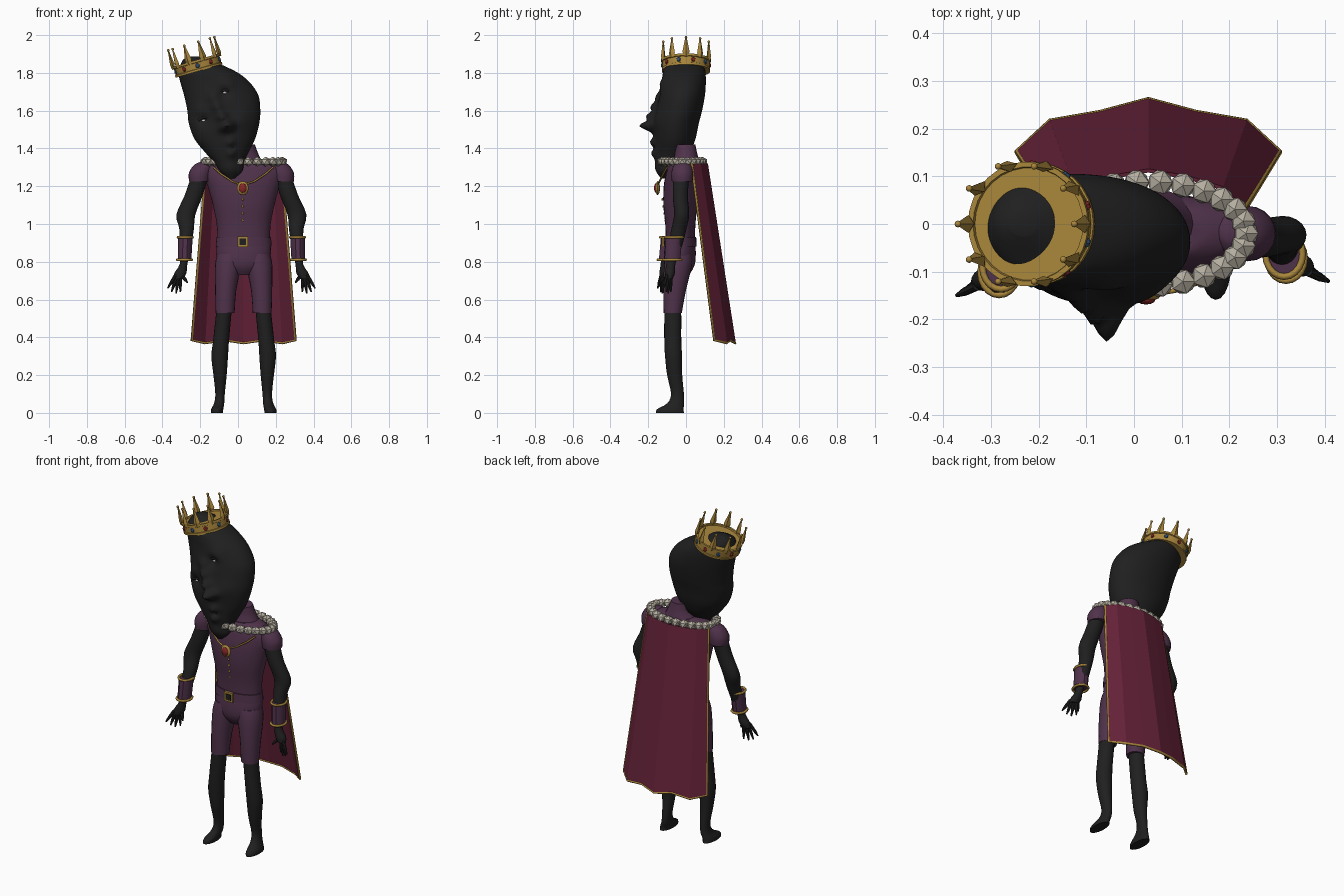
import bpy, bmesh, math
from math import sin, cos, pi, exp
from mathutils import Vector, Matrix

if "Cube" in bpy.data.objects:
    bpy.data.objects.remove(bpy.data.objects["Cube"])


def material(name, r, g, b):
    m = bpy.data.materials.new(name)
    m.use_nodes = True
    m.diffuse_color = (r, g, b, 1)
    m.node_tree.nodes["Principled BSDF"].inputs["Base Color"].default_value = (r, g, b, 1)
    return m


SKIN = material("charcoal skin", .014, .014, .014)
PURPLE = material("plum cloth", .08, .032, .07)
CRIMSON = material("crimson cape", .13, .016, .04)
GOLD = material("gold", .4, .24, .045)
PEARL = material("pearl", .46, .42, .35)
RED = material("red gem", .25, .02, .02)
BLUE = material("blue gem", .03, .09, .2)
WHITE = material("eye white", .7, .7, .7)
CX = .03  # centre line of the body


def finish(name, bm, mat, matrix=None, angle=40):
    bmesh.ops.recalc_face_normals(bm, faces=bm.faces)
    if matrix:
        bm.transform(matrix)
    me = bpy.data.meshes.new(name)
    bm.to_mesh(me)
    bm.free()
    me.materials.append(mat)
    ob = bpy.data.objects.new(name, me)
    bpy.context.collection.objects.link(ob)
    if angle:
        bpy.ops.object.select_all(action='DESELECT')
        ob.select_set(True)
        bpy.context.view_layer.objects.active = ob
        bpy.ops.object.shade_smooth_by_angle(angle=math.radians(angle))
    return ob


def blend(rows, steps):
    """Catmull-Rom smoothing of cross-section rows."""
    rows = [Vector(r) for r in rows]
    out = []
    for i in range(len(rows) - 1):
        a, b, c, d = rows[max(i - 1, 0)], rows[i], rows[i + 1], rows[min(i + 2, len(rows) - 1)]
        for k in range(steps):
            t = k / steps
            out.append(.5 * (2 * b + (c - a) * t + (2 * a - 5 * b + 4 * c - d) * t * t
                             + (3 * b - a - 3 * c + d) * t ** 3))
    return out + [rows[-1]]


def loft(name, rows, mat, n=20, steps=3, matrix=None, angle=40, shape=None):
    """Skin of elliptical rows: x, y, z, x radius, y radius."""
    bm = bmesh.new()
    rings = []
    for x, y, z, rx, ry in blend(rows, steps):
        ring = []
        for j in range(n):
            a = 2 * pi * j / n
            p = Vector((x + rx * cos(a), y + ry * sin(a), z))
            ring.append(bm.verts.new(shape(p, a) if shape else p))
        rings.append(ring)
    for lo, hi in zip(rings, rings[1:]):
        for j in range(n):
            bm.faces.new((lo[j], lo[(j + 1) % n], hi[(j + 1) % n], hi[j]))
    bm.faces.new(rings[0][::-1])
    bm.faces.new(rings[-1])
    return finish(name, bm, mat, matrix, angle)


def ball(name, loc, size, mat, matrix=None, facets=False):
    bm = bmesh.new()
    if facets:
        bmesh.ops.create_icosphere(bm, subdivisions=1, radius=1)
    else:
        bmesh.ops.create_uvsphere(bm, u_segments=12, v_segments=8, radius=1)
    m = (matrix or Matrix()) @ Matrix.Translation(loc) @ Matrix.Diagonal((*size, 1))
    return finish(name, bm, mat, m, 0 if facets else 40)


def rod(name, p, q, r1, r2, mat):
    p, q = Vector(p), Vector(q)
    m = Matrix.Translation(p) @ (q - p).to_track_quat('Z', 'Y').to_matrix().to_4x4()
    h = (q - p).length
    return loft(name, [(0, 0, 0, r1, r1), (0, 0, h * .6, r1 * .9, r1 * .9), (0, 0, h, r2, r2)],
                mat, 8, 1, m)


def wire(name, pts, r, mat, closed=False):
    cu = bpy.data.curves.new(name, 'CURVE')
    cu.dimensions = '3D'
    cu.bevel_depth, cu.bevel_resolution = r, 1
    s = cu.splines.new('POLY')
    s.points.add(len(pts) - 1)
    for sp, p in zip(s.points, pts):
        sp.co = (*p, 1)
    s.use_cyclic_u = closed
    cu.materials.append(mat)
    ob = bpy.data.objects.new(name, cu)
    bpy.context.collection.objects.link(ob)


def oval(x, y, z, rx, ry, n=20):
    return [(x + rx * cos(2 * pi * i / n), y + ry * sin(2 * pi * i / n), z) for i in range(n)]


# Torso, pelvis and standing collar
loft("tunic", [(CX, -.03, .89, .138, .076), (CX, -.03, 1.0, .143, .08), (CX, -.03, 1.1, .163, .09),
               (CX, -.025, 1.2, .19, .093), (CX, -.02, 1.27, .215, .085), (CX, -.015, 1.31, .2, .078),
               (CX, -.01, 1.34, .12, .065)], PURPLE, 28)
loft("shorts_seat", [(CX, -.035, .73, .06, .05), (CX, -.035, .78, .125, .08),
                     (CX, -.032, .85, .145, .084), (CX, -.03, .91, .138, .076)], PURPLE, 28)
loft("standing_collar", [(.035, 0, 1.32, .1, .075), (.04, 0, 1.37, .068, .06),
                         (.035, -.005, 1.42, .055, .055)], PURPLE)
loft("neck", [(.02, -.02, 1.33, .05, .05), (-.02, -.03, 1.47, .06, .05)], SKIN)

# Belt and buckle
loft("belt", [(CX, -.03, .88, .148, .087), (CX, -.03, .93, .145, .084)], PURPLE, 28, 1)
for name, half, y, mat in (("buckle", .028, -.122, GOLD), ("buckle_centre", .017, -.126, SKIN)):
    bm = bmesh.new()
    bmesh.ops.create_cube(bm, size=2)
    finish(name, bm, mat, Matrix.Translation((CX - .005, y, .905)) @ Matrix.Diagonal((half, .005, half, 1)), 0)

# Limbs, built once for each side
for side, s in (("right", 1), ("left", -1)):
    def legs(rows):
        return [(CX + s * (x - CX), *r) for x, *r in rows]

    def arms(rows):
        dy = 0 if s == 1 else .03
        return [(.018 + s * (x - .018), y + dy * min(1, max(0, (1.15 - z) * 4)), z, *r)
                for x, y, z, *r in rows]

    loft(side + "_leg", legs([(-.112, -.085, 0, .032, .074), (-.11, -.083, .02, .032, .07),
                              (-.1, -.055, .05, .027, .045), (-.095, -.045, .1, .025, .034),
                              (-.095, -.06, .2, .035, .04), (-.097, -.066, .3, .044, .045),
                              (-.09, -.07, .38, .042, .045), (-.078, -.07, .5, .041, .045),
                              (-.07, -.07, .58, .04, .044)]), SKIN)
    loft(side + "_shorts_leg", legs([(-.068, -.07, .53, .05, .048), (-.065, -.06, .65, .056, .06),
                                     (-.052, -.042, .78, .07, .074), (-.04, -.035, .84, .07, .07)]), PURPLE)
    loft(side + "_sleeve", arms([(-.205, -.02, 1.225, .054, .055), (-.2, -.02, 1.27, .06, .058),
                                 (-.18, -.018, 1.315, .05, .045), (-.165, -.015, 1.333, .02, .02)]), PURPLE)
    loft(side + "_arm", arms([(-.2, -.025, 1.26, .045, .043), (-.235, -.03, 1.15, .048, .04),
                              (-.276, -.035, 1.05, .05, .04), (-.272, -.06, .97, .038, .04),
                              (-.28, -.09, .87, .03, .035), (-.288, -.11, .79, .02, .024),
                              (-.305, -.115, .74, .032, .026), (-.318, -.12, .71, .024, .02)]), SKIN)
    loft(side + "_cuff", arms([(-.283, -.102, .81, .036, .044), (-.279, -.09, .93, .039, .045)]), PURPLE, 10, 1)
    for end, x, y, z in (("lower", -.283, -.102, .81), ("upper", -.279, -.09, .93)):
        (x, y, z), = arms([(x, y, z)])
        wire(side + "_cuff_trim_" + end, oval(x, y, z, .039, .047), .007, GOLD, True)
    # Fingers and thumb
    for i, (x, y, z) in enumerate([(-.372, -.15, .66), (-.352, -.135, .64), (-.328, -.125, .632),
                                   (-.305, -.11, .64), (-.268, -.14, .69)]):
        a, b = arms([(-.33 + .008 * i, -.13 + .006 * i, .73), (x, y, z)])
        rod(f"{side}_finger_{i}", a, b, .01, .004, SKIN)

# Head with modelled nose, brow, eye sockets, lips and cheeks: x, z, spread, push
features = [(-.13, 1.67, .028, .02), (-.11, 1.62, .026, .035), (-.085, 1.57, .027, .05),
            (-.058, 1.52, .028, .075), (-.03, 1.525, .02, .02), (-.09, 1.505, .02, .02),
            (-.05, 1.74, .045, .016), (-.21, 1.6, .03, .012), (-.07, 1.695, .03, -.024),
            (-.18, 1.55, .03, -.022), (.02, 1.55, .05, .012), (-.04, 1.43, .026, .024),
            (-.035, 1.405, .014, -.02), (-.035, 1.375, .026, .022), (-.04, 1.29, .04, .01)]


def sculpt(p, a):
    front = max(0, -sin(a)) ** .5
    push = sum(d * exp(-((p.x - x) ** 2 + (p.z - z) ** 2) / (r * r)) for x, z, r, d in features)
    return p - Vector((0, push * front, 0))


# Each row: height, left, right, front, back
outline = [(1.24, -.05, -.02, -.13, -.11), (1.28, -.095, .022, -.15, -.08), (1.33, -.13, .033, -.16, -.02),
           (1.38, -.175, .055, -.165, .02), (1.45, -.23, .09, -.17, .05), (1.53, -.26, .112, -.168, .067),
           (1.6, -.268, .118, -.158, .085), (1.68, -.285, .108, -.145, .1), (1.75, -.305, .062, -.13, .105),
           (1.8, -.315, .0, -.122, .103), (1.84, -.305, -.08, -.11, .095), (1.87, -.29, -.15, -.06, .06),
           (1.888, -.26, -.205, -.025, .025)]
head = loft("head", [((l + r) / 2, (f + b) / 2, z, (r - l) / 2, (b - f) / 2) for z, l, r, f, b in outline],
            SKIN, 72, 6, angle=60, shape=sculpt)
bpy.context.view_layer.update()
for name, x, z in (("left_eye", -.07, 1.695), ("right_eye", -.18, 1.548)):
    hit, loc, normal, face = head.ray_cast(Vector((x, -1, z)), Vector((0, 1, 0)))
    y = loc.y if hit else -.14
    ball(name, (x, y, z), (.011, .004, .006), WHITE)
    wire(name + "lid", [(x - .03, y + .003, z), (x - .01, y - .006, z + .014),
                        (x + .012, y - .006, z + .014), (x + .035, y + .003, z)], .006, SKIN)

# Crown: tilted band with inner plate, spikes and gems
tilt = Matrix.Translation((-.206, 0, 1.81)) @ Matrix.Rotation(math.radians(-16), 4, 'Y')
loft("crown_band", [(0, 0, z, r, r) for z, r in ((0, .115), (0, .129), (.012, .129), (.014, .125),
                                                 (.046, .126), (.048, .131), (.06, .131), (.06, .12),
                                                 (.052, .118))], GOLD, 30, 1, tilt, 30)
for i in range(10):
    a = 2 * pi * i / 10
    spot = tilt @ Matrix.Rotation(a, 4, 'Z') @ Matrix.Translation((.127, 0, 0))
    loft(f"crown_spike_{i}", [(0, 0, .045, .008, .01), (0, 0, .07, .012, .019), (0, 0, .148, .003, .004)],
         GOLD, 4, 1, spot, 0)
    ball(f"crown_bead_{i}", (0, 0, .15), (.007, .007, .007), GOLD, spot)
    gem = tilt @ Matrix.Rotation(a + pi / 10, 4, 'Z')
    ball(f"crown_gem_{i}", (.126, 0, .03), (.008, .012, .014), (RED, BLUE)[i % 2], gem, True)

# Pearl collar
for i, p in enumerate(oval(CX, -.02, 1.33, .205, .108, 26)):
    ball(f"collar_pearl_{i}", p, (.029, .029, .026), PEARL, None, True)

# Chain, pendant and buttons
wire("chain", [(-.13, -.1, 1.3), (-.09, -.12, 1.265), (-.03, -.14, 1.225), (.025, -.15, 1.205),
               (.085, -.14, 1.225), (.145, -.12, 1.265), (.185, -.1, 1.3)], .005, GOLD)
ball("pendant_rim", (.025, -.15, 1.19), (.031, .012, .037), GOLD)
ball("pendant_gem", (.025, -.159, 1.19), (.02, .01, .025), RED)
for i in range(4):
    ball(f"button_{i}", (.025, -.125 + .005 * i, 1.13 - .037 * i), (.006, .005, .007), GOLD)

# Cape: straight pleated sheet from the shoulders to the hem
half_top = [(.2, .03), (.155, .075), (.085, .097), (0, .112)]
half_hem = [(.275, .15), (.205, .215), (.1, .233), (0, .26)]


def both(half, z, wave):
    pts = [(CX - x, y, z + wave * (i % 2)) for i, (x, y) in enumerate(half)]
    return pts + [(2 * CX - x, y, zz) for x, y, zz in pts[-2::-1]]


top, hem = both(half_top, 1.32, 0), both(half_hem, .385, -.015)
bm = bmesh.new()
upper, lower = [[bm.verts.new(p) for p in row] for row in (top, hem)]
for i in range(len(top) - 1):
    bm.faces.new((upper[i], upper[i + 1], lower[i + 1], lower[i]))
cape = finish("cape", bm, CRIMSON, None, 0)
thick = cape.modifiers.new("thickness", 'SOLIDIFY')
thick.thickness, thick.offset = .008, 0
wire("cape_trim", [top[0]] + hem + [top[-1]], .007, GOLD)
